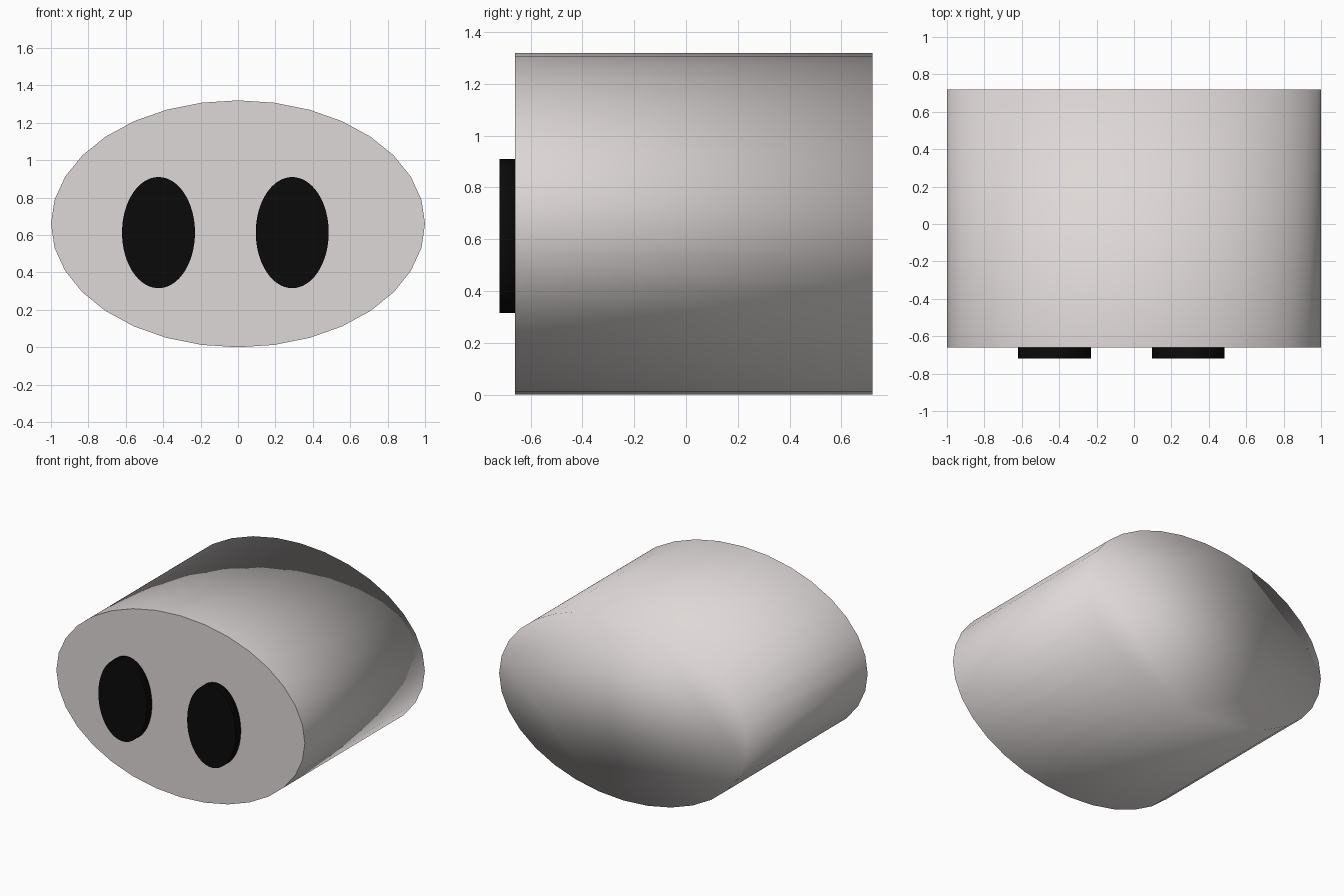
import bpy, bmesh, math

if "Cube" in bpy.data.objects:
    bpy.data.objects.remove(bpy.data.objects["Cube"])

def material(name, color):
    m = bpy.data.materials.new(name)
    m.diffuse_color = (*color, 1)
    m.use_nodes = True
    m.node_tree.nodes["Principled BSDF"].inputs["Base Color"].default_value = m.diffuse_color
    return m

def oval_prism(name, cx, cz, rx, rz, y0, y1, mat, sides):
    """Elliptical prism running along y."""
    bm = bmesh.new()
    ring = [(cx + rx * math.sin(2 * math.pi * i / sides),
             cz + rz * math.cos(2 * math.pi * i / sides)) for i in range(sides)]
    front = [bm.verts.new((x, y0, z)) for x, z in ring]
    back = [bm.verts.new((x, y1, z)) for x, z in ring]
    bm.faces.new(front)
    bm.faces.new(back)
    for i in range(sides):
        j = (i + 1) % sides
        bm.faces.new((front[i], front[j], back[j], back[i]))
    bmesh.ops.recalc_face_normals(bm, faces=bm.faces)
    for f in bm.faces:
        f.smooth = True
    # crisp front rim
    for i in range(sides):
        bm.edges.get((front[i], front[(i + 1) % sides])).smooth = False
    mesh = bpy.data.meshes.new(name)
    bm.to_mesh(mesh)
    bm.free()
    mesh.materials.append(mat)
    obj = bpy.data.objects.new(name, mesh)
    bpy.context.collection.objects.link(obj)
    return obj

skin = material("pale warm grey", (0.73, 0.69, 0.68))
black = material("black", (0.003, 0.003, 0.003))

# Snout body: the back rim is left soft, the front rim is crisp
oval_prism("snout", 0, 0.66, 1.0, 0.66, -0.66, 0.72, skin, 32)

# Nostrils: raised oval plugs on the front face
for side, x in (("left", -0.425), ("right", 0.29)):
    oval_prism(f"nostril_{side}", x, 0.613, 0.195, 0.297, -0.72, -0.64, black, 64)
